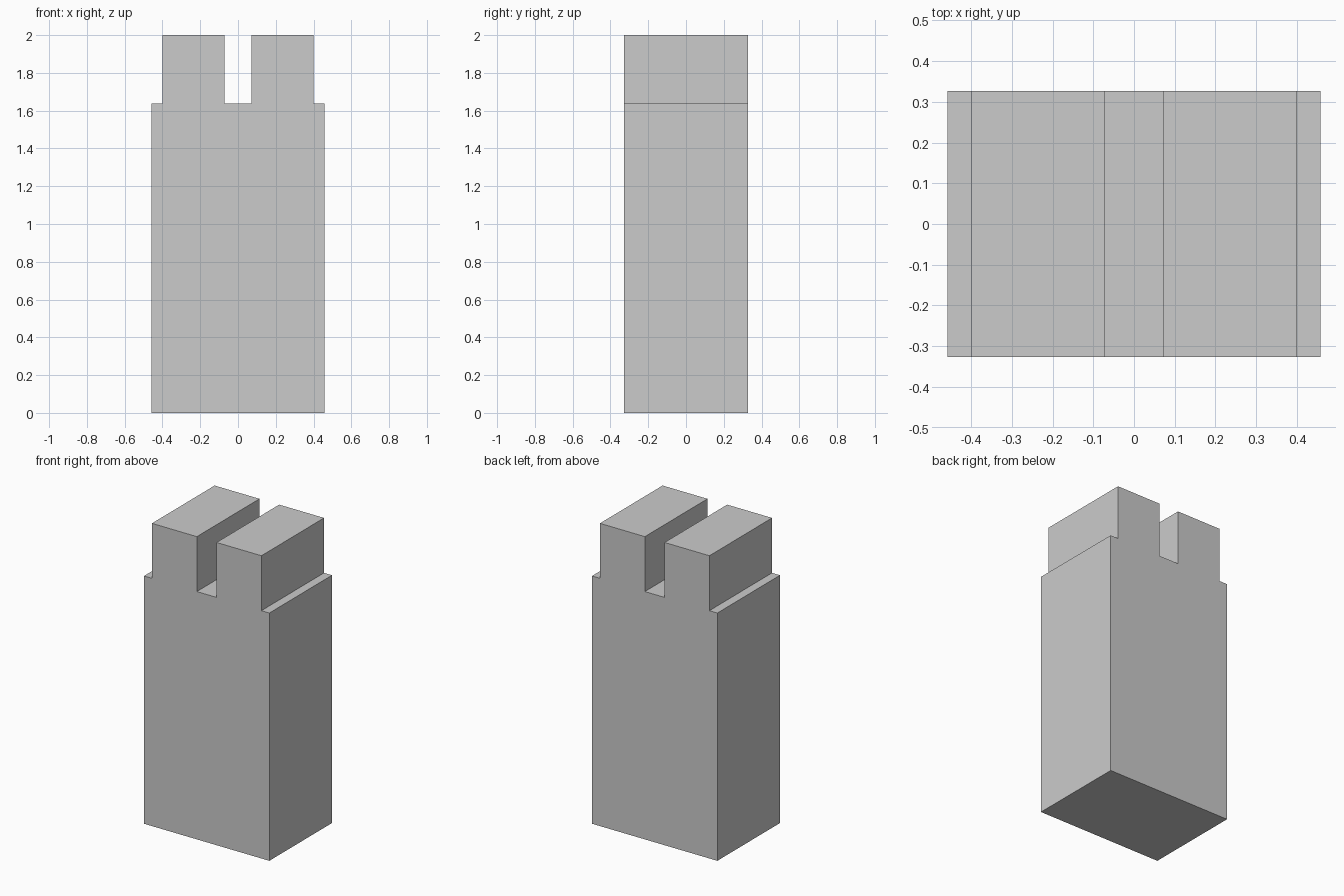
import bpy
import bmesh

if "Cube" in bpy.data.objects:
    bpy.data.objects.remove(bpy.data.objects["Cube"])

HALF_DEPTH = 0.327
SHOULDER_Z, TOP_Z = 1.637, 2.0
BODY_X, PRONG_OUT, PRONG_IN = 0.458, 0.4, 0.072

# Right half of the front silhouette, from slot floor to base
half = [(PRONG_IN, SHOULDER_Z), (PRONG_IN, TOP_Z), (PRONG_OUT, TOP_Z),
        (PRONG_OUT, SHOULDER_Z), (BODY_X, SHOULDER_Z), (BODY_X, 0)]
profile = half + [(-x, z) for x, z in reversed(half)]

# Extrude the mirrored silhouette through the depth
bm = bmesh.new()
face = bm.faces.new([bm.verts.new((x, -HALF_DEPTH, z)) for x, z in profile])
ext = bmesh.ops.extrude_face_region(bm, geom=[face])
moved = [v for v in ext["geom"] if isinstance(v, bmesh.types.BMVert)]
bmesh.ops.translate(bm, verts=moved, vec=(0, 2 * HALF_DEPTH, 0))
bmesh.ops.recalc_face_normals(bm, faces=bm.faces)

# Slotted block with two top prongs
mesh = bpy.data.meshes.new("slotted_block")
bm.to_mesh(mesh)
bm.free()
bpy.context.collection.objects.link(bpy.data.objects.new("slotted_block", mesh))
